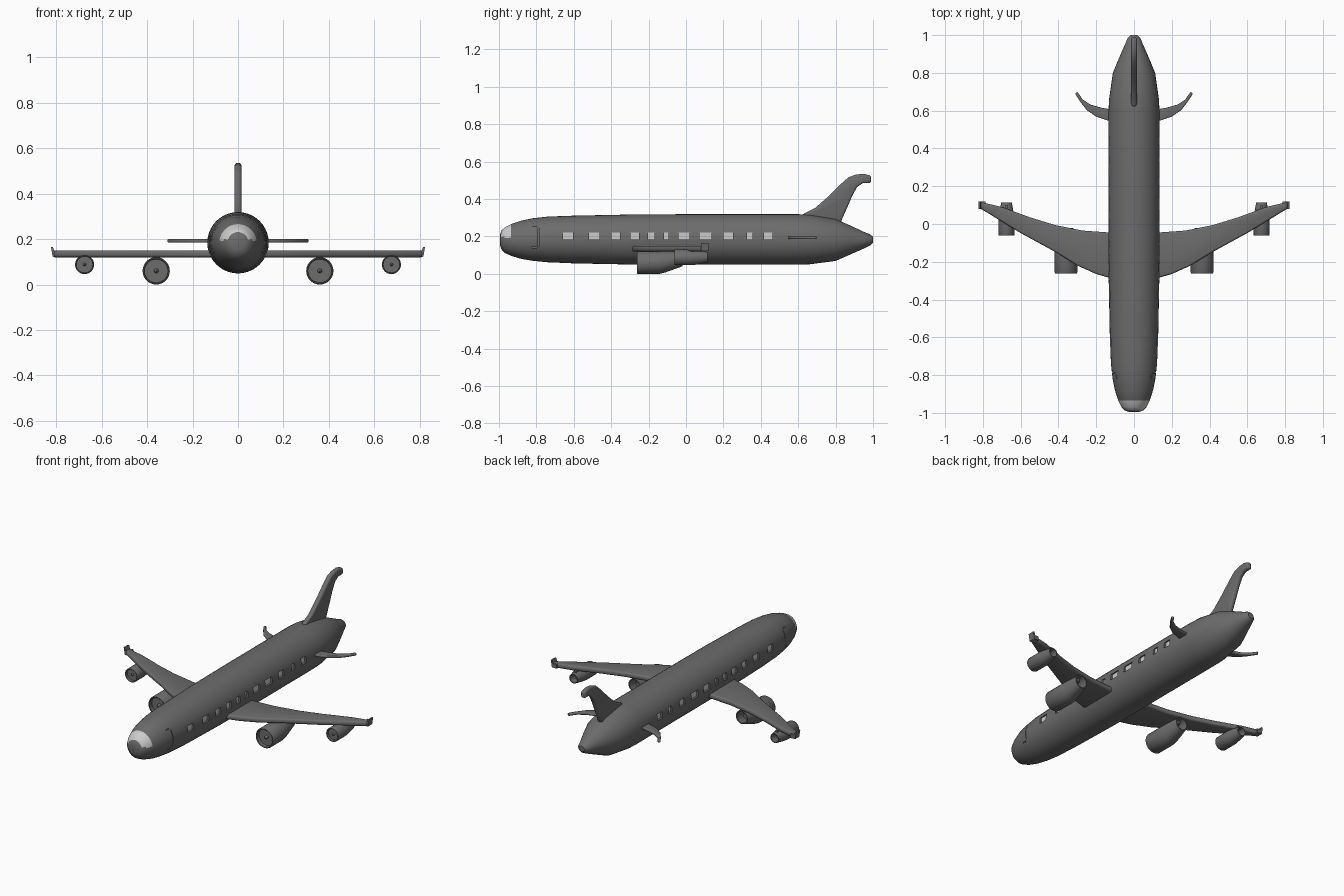
import bpy, bmesh, math
from mathutils import Vector

if "Cube" in bpy.data.objects:
    bpy.data.objects.remove(bpy.data.objects["Cube"])


def material(name, v):
    m = bpy.data.materials.new(name)
    m.diffuse_color = (v, v, v, 1)
    m.use_nodes = True
    m.node_tree.nodes["Principled BSDF"].inputs["Base Color"].default_value = m.diffuse_color
    return m


BODY = material("body_grey", 0.15)
PANE = material("pane_light", 0.6)


def make(name, bm, mat=BODY):
    bmesh.ops.recalc_face_normals(bm, faces=bm.faces)
    me = bpy.data.meshes.new(name)
    bm.to_mesh(me)
    bm.free()
    ob = bpy.data.objects.new(name, me)
    me.materials.append(mat)
    bpy.context.collection.objects.link(ob)
    return ob


def finish(ob, angle=35):
    bpy.ops.object.select_all(action='DESELECT')
    ob.select_set(True)
    bpy.context.view_layer.objects.active = ob
    for m in list(ob.modifiers):
        bpy.ops.object.modifier_apply(modifier=m.name)
    bpy.ops.object.shade_smooth_by_angle(angle=math.radians(angle))
    return ob


def loft(name, rings, n=32):
    """Skin elliptical rings (x, y, z, rx, rz) along y and cap both ends."""
    bm = bmesh.new()
    loops = []
    for x, y, z, rx, rz in rings:
        loops.append([bm.verts.new((x + rx * math.cos(a), y, z + rz * math.sin(a)))
                      for a in (2 * math.pi * i / n for i in range(n))])
    for a, b in zip(loops, loops[1:]):
        for i in range(n):
            j = (i + 1) % n
            bm.faces.new((a[i], a[j], b[j], b[i]))
    bm.faces.new(loops[0])
    bm.faces.new(loops[-1])
    return make(name, bm)


def plate(name, pts, extrude, bevel):
    """Extrude a planar outline and round its rim."""
    bm = bmesh.new()
    f = bm.faces.new([bm.verts.new(p) for p in pts])
    r = bmesh.ops.extrude_face_region(bm, geom=[f])
    bmesh.ops.translate(bm, vec=Vector(extrude),
                        verts=[v for v in r['geom'] if isinstance(v, bmesh.types.BMVert)])
    ob = make(name, bm)
    if bevel:
        m = ob.modifiers.new("round", 'BEVEL')
        m.width, m.segments = bevel, 3
        m.limit_method, m.angle_limit = 'ANGLE', math.radians(50)
    return finish(ob)


def boxes(name, spans, mat):
    """One mesh of boxes given as (x0, x1, y0, y1, z0, z1)."""
    bm = bmesh.new()
    for x0, x1, y0, y1, z0, z1 in spans:
        vs = bmesh.ops.create_cube(bm, size=1)['verts']
        for v in vs:
            v.co = ((x0 + x1) / 2 + v.co.x * (x1 - x0),
                    (y0 + y1) / 2 + v.co.y * (y1 - y0),
                    (z0 + z1) / 2 + v.co.z * (z1 - z0))
    return make(name, bm, mat)


# Fuselage stations: y, half width, bottom, top
ST = [(-0.995, 0.025, .155, .205), (-0.988, 0.047, .132, .231), (-0.97, 0.065, .113, .247),
      (-0.935, 0.083, .096, .266), (-0.88, 0.101, .080, .285), (-0.82, 0.113, .070, .297),
      (-0.74, 0.122, .062, .306), (-0.60, 0.128, .056, .311), (-0.30, 0.134, .050, .317),
      (0.0, 0.135, .049, .319), (0.60, 0.135, .049, .319), (0.66, 0.132, .051, .316),
      (0.80, 0.112, .069, .293), (0.88, 0.079, .104, .258), (0.95, 0.048, .135, .225),
      (0.985, 0.034, .152, .211), (1.0, 0.018, .166, .198)]
fuselage = loft("fuselage", [(0, y, (b + t) / 2, w, (t - b) / 2) for y, w, b, t in ST], 40)


def half_width(y):
    for a, b in zip(ST, ST[1:]):
        if a[0] <= y <= b[0]:
            return a[1] + (b[1] - a[1]) * (y - a[0]) / (b[0] - a[0])


# Windscreen band on the upper nose
fuselage.data.materials.append(PANE)
for p in fuselage.data.polygons:
    if -0.99 < p.center.y < -0.935 and p.center.z > 0.195:
        p.material_index = 1

# Recessed cabin windows and door seams
WINDOWS = [(-.63, .053), (-.49, .055), (-.375, .045), (-.275, .045), (-.185, .035), (-.105, .025),
           (-.01, .06), (.105, .065), (.225, .05), (.34, .03), (.44, .045)]
cuts, panes = [], []
for s in (-1, 1):
    for y, w in WINDOWS:
        h = half_width(y)
        span = (y - w / 2, y + w / 2, .183, .221)
        cuts.append((*sorted((s * (h - .016), s * .16)), *span))
        panes.append((*sorted((s * (h - .018), s * (h - .013))), *span))
    for y0, y1, z0, z1 in ((-.790, -.786, .150, .245), (-.826, -.796, .139, .143),
                           (-.826, -.796, .250, .254)):
        cuts.append((*sorted((s * .09, s * .16)), y0, y1, z0, z1))
cutter = boxes("window_cutter", cuts, BODY)
cutter.hide_render = True
m = fuselage.modifiers.new("windows", 'BOOLEAN')
m.object, m.operation, m.solver = cutter, 'DIFFERENCE', 'EXACT'
finish(fuselage)
bpy.data.objects.remove(cutter)
boxes("window_panes", panes, PANE)

# Outlines of the lifting surfaces
WING = [(.08, -.30), (.13, -.285), (.20, -.265), (.30, -.22), (.41, -.152), (.60, -.048), (.815, .083),
        (.818, .118), (.70, .090), (.55, .035), (.42, -.005), (.27, -.035), (.13, -.045), (.08, -.045)]
TAIL = [(.08, .54), (.14, .548), (.20, .568), (.25, .603), (.285, .648), (.312, .69),
        (.30, .70), (.272, .66), (.23, .632), (.17, .615), (.08, .60)]
FIN = [(.60, .305), (.64, .327), (.69, .352), (.76, .413), (.83, .482), (.87, .517), (.91, .531),
       (.95, .535), (.99, .525), (.99, .485), (.945, .485), (.915, .465), (.89, .42), (.86, .35),
       (.82, .26), (.62, .28)]
TIP = [(.785, .122), (.816, .123), (.823, .166), (.815, .166), (.808, .146), (.785, .148)]

plate("tail_fin", [(-.015, y, z) for y, z in FIN], (.03, 0, 0), .011)
for s, side in ((-1, "left"), (1, "right")):
    plate(side + "_wing", [(s * x, y, .12) for x, y in WING], (0, 0, .03), .011)
    plate(side + "_winglet", [(s * x, .08, z) for x, z in TIP], (0, .04, 0), 0)
    plate(side + "_tailplane", [(s * x, y, .185) for x, y in TAIL], (0, 0, .015), .005)

    # Hollow nacelles with fan disc, spinner and tapered exhaust
    for part, x, z, r, y0, y1, z1, r1 in (("inner", .36, .060, .060, -.262, -.02, .080, .040),
                                          ("outer", .675, .088, .042, -.062, .115, .089, .028)):
        L = y1 - y0
        prof = [(.10, r * .86, z), (.01, r * .86, z), (0, r * .90, z), (0, r * .95, z), (.02, r, z),
                (.50, r, z), (.62, r * .95, z + (z1 - z) * .2), (1, r1, z1), (1, r1 * .85, z1),
                (.75, r1 * .85, z + (z1 - z) * .6)]
        finish(loft(f"{side}_{part}_engine",
                    [(s * x, y0 + t * L, zz, rr, rr) for t, rr, zz in prof], 28))
        finish(loft(f"{side}_{part}_spinner",
                    [(s * x, y0 + t * L, z, q * r, q * r)
                     for t, q in ((.02, .03), (.04, .11), (.11, .18))], 16))
        # Pylon joining nacelle to wing
        top = z + r
        boxes(f"{side}_{part}_pylon", [(s * x - .007, s * x + .007, y0 + .45 * L, y0 + .9 * L,
                                        z + r * .5, max(top, .13))], BODY)
